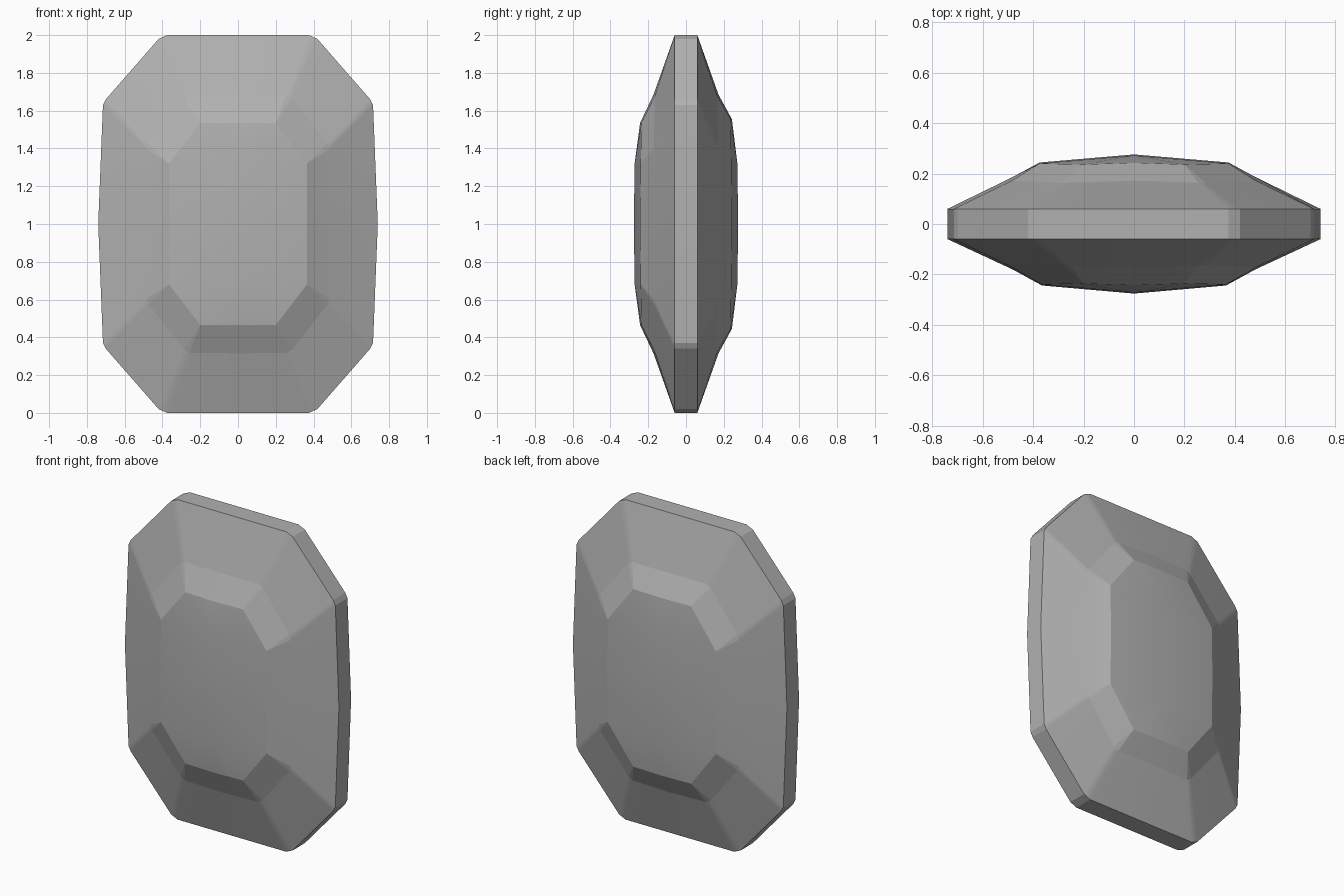
import bpy, bmesh, math

if "Cube" in bpy.data.objects:
    bpy.data.objects.remove(bpy.data.objects["Cube"])

# Quarter profiles (x, z from centre, depth), from top middle round to side middle.
# All have six columns so that neighbouring rings bridge; repeats are merged later.
girdle = [(0, 1.0, .06), (.375, 1.0, .06), (.42, .98, .06),
          (.70, .66, .06), (.715, .63, .06), (.74, 0, .06)]


def face_rings(cx, cz, side):
    """Shoulder, crest and table ridge for one side of the gem."""
    shoulder = [(0, .685, .172), (.255, .682, .164), (.285, .665, .163),
                (.475, .425, .171), (.485, .395, .172), (.48, 0, side)]
    crest = [(0, cz, .243), (.2, cz, .236), (.2, cz, .236),
             (cx, .32, .24), (cx, .32, .24), (cx, 0, .244)]
    ridge = [(0, .32, .272)] * 5 + [(0, 0, .276)]
    return [shoulder, crest, ridge]


def full_ring(q):
    """Mirror a quarter profile into a closed ring."""
    half = q + [(x, -z, d) for x, z, d in q[-2::-1]]
    return half + [(-x, z, d) for x, z, d in half[-2:0:-1]]


front = face_rings(.365, .535, .181)
back = face_rings(.375, .555, .187)
rings = [(r, -1) for r in front[::-1] + [girdle]] + [(r, 1) for r in [girdle] + back]

# Cut gem body
bm = bmesh.new()
loops = [[bm.verts.new((x, s * d, 1 + z)) for x, z, d in full_ring(q)] for q, s in rings]
for a, b in zip(loops, loops[1:]):
    n = len(a)
    for i in range(n):
        j = (i + 1) % n
        bm.faces.new((a[i], a[j], b[j], b[i]))
bmesh.ops.remove_doubles(bm, verts=bm.verts, dist=1e-4)
bmesh.ops.dissolve_degenerate(bm, edges=bm.edges, dist=1e-4)
bmesh.ops.recalc_face_normals(bm, faces=bm.faces)

# Crisp facet edges; soft table ridge and soft seams running out to the girdle
for f in bm.faces:
    f.smooth = True
for e in bm.edges:
    depths = sorted(abs(v.co.y) for v in e.verts)
    on_ridge = all(abs(v.co.x) < 1e-4 for v in e.verts)
    outer_seam = depths[0] < .07 and depths[1] > .15
    e.smooth = on_ridge or outer_seam or e.calc_face_angle(0) < math.radians(5)

mesh = bpy.data.meshes.new("gemstone")
bm.to_mesh(mesh)
bm.free()
gem = bpy.data.objects.new("gemstone", mesh)
bpy.context.collection.objects.link(gem)
normals = gem.modifiers.new("facet_normals", 'WEIGHTED_NORMAL')
normals.keep_sharp = True

# Dark grey stone
stone = bpy.data.materials.new("dark_grey_stone")
stone.diffuse_color = (.44, .44, .44, 1)
stone.use_nodes = True
stone.node_tree.nodes["Principled BSDF"].inputs["Base Color"].default_value = stone.diffuse_color
mesh.materials.append(stone)
